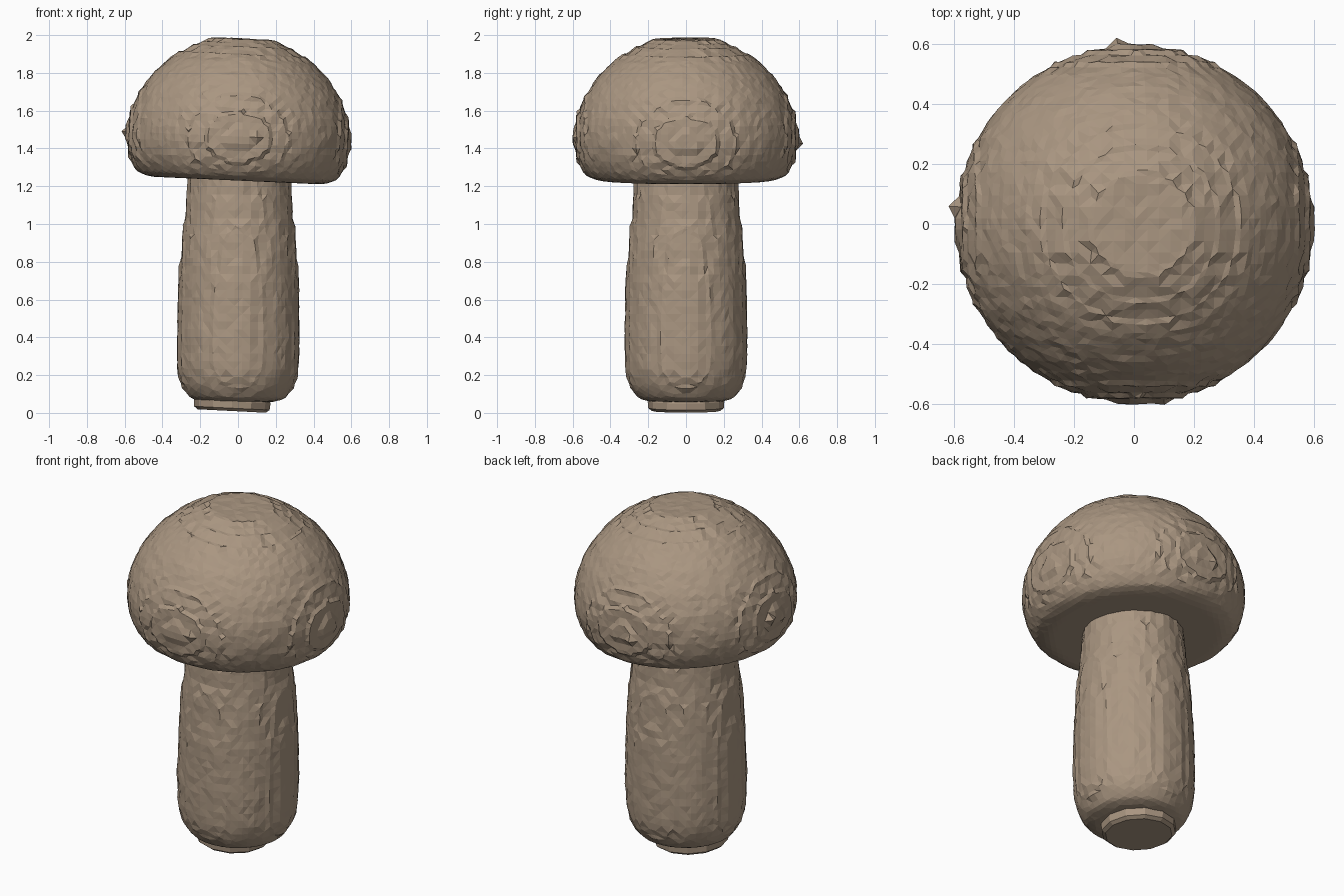
import bpy, bmesh, math, random
from mathutils import Matrix, Vector

if "Cube" in bpy.data.objects:
    bpy.data.objects.remove(bpy.data.objects["Cube"])

random.seed(4)


def lean(x, z, angle):
    """Tilt about a pivot at height z, then slide sideways by x."""
    return (Matrix.Translation((x, 0, z)) @ Matrix.Rotation(angle, 4, 'Y')
            @ Matrix.Translation((0, 0, -z)))


bark = bpy.data.materials.new("carved_brown")
bark.diffuse_color = (0.40, 0.305, 0.22, 1)
bark.use_nodes = True
bark.node_tree.nodes["Principled BSDF"].inputs["Base Color"].default_value = bark.diffuse_color


def lathe(name, profile, segments):
    """Closed solid of revolution from (radius, height) points."""
    bm = bmesh.new()
    rings = []
    for r, z in profile:
        rings.append([bm.verts.new((r * math.cos(2 * math.pi * i / segments),
                                    r * math.sin(2 * math.pi * i / segments), z))
                      for i in range(segments)])
    for a, b in zip(rings, rings[1:]):
        for i in range(segments):
            j = (i + 1) % segments
            bm.faces.new((a[i], a[j], b[j], b[i]))
    bm.faces.new(rings[0][::-1])
    bm.faces.new(rings[-1])
    me = bpy.data.meshes.new(name)
    bm.to_mesh(me)
    bm.free()
    me.materials.append(bark)
    ob = bpy.data.objects.new(name, me)
    bpy.context.collection.objects.link(ob)
    return ob


def carve(ob, voxel, step, strength, rough, pose, spikes=()):
    """Remesh to an even grid, cut terraces where the surface faces an axis, roughen."""
    mod = ob.modifiers.new("grid", 'REMESH')
    mod.mode = 'VOXEL'
    mod.voxel_size = voxel
    deps = bpy.context.evaluated_depsgraph_get()
    me = bpy.data.meshes.new_from_object(ob.evaluated_get(deps))
    ob.modifiers.clear()
    ob.data = me
    bm = bmesh.new()
    bm.from_mesh(me)
    bm.normal_update()
    for v in bm.verts:
        n = v.normal.copy()
        axis = max(range(3), key=lambda k: abs(n[k]))
        if abs(n[axis]) > 0.82 and n.z > -0.5:
            snapped = round(v.co[axis] / step) * step
            v.co[axis] += (snapped - v.co[axis]) * strength
        if n.z > -0.6:
            v.co += n * random.uniform(-rough, rough)
    # Small pointed nubs
    for p in spikes:
        v = min(bm.verts, key=lambda q: (q.co - Vector(p)).length)
        v.co += v.normal * 0.02
    for f in bm.faces:
        f.smooth = False
        f.material_index = 0
    bmesh.ops.triangulate(bm, faces=bm.faces[:])
    bm.to_mesh(me)
    bm.free()
    if not me.materials:
        me.materials.append(bark)
    me.transform(pose)


# Domed cap with a flat underside, tipped slightly to the right
cap = lathe("cap", [(0.47, 1.23), (0.53, 1.255), (0.568, 1.31), (0.592, 1.39),
                    (0.598, 1.47), (0.582, 1.57), (0.538, 1.68), (0.46, 1.79),
                    (0.37, 1.875), (0.27, 1.935), (0.19, 1.968), (0.15, 1.985)], 48)
carve(cap, 0.038, 0.02, 0.7, 0.003, lean(0.0, 1.4, 0.045),
      [(0.09, -0.6, 1.45), (-0.06, 0.6, 1.43), (-0.6, 0.05, 1.47)])

# Swelling stem
stem = lathe("stem", [(0.22, 0.06), (0.27, 0.09), (0.305, 0.15), (0.325, 0.24),
                      (0.33, 0.40), (0.323, 0.65), (0.307, 0.90), (0.29, 1.03),
                      (0.275, 1.20), (0.27, 1.29)], 24)
carve(stem, 0.042, 0.02, 0.5, 0.0025, lean(0.003, 0.7, 0.008))

# Small cut foot under the stem
foot = lathe("stem_foot", [(0.18, 0.01), (0.2, 0.025), (0.203, 0.06), (0.19, 0.1)], 12)
foot.data.transform(lean(-0.033, 0.01, 0.05))
